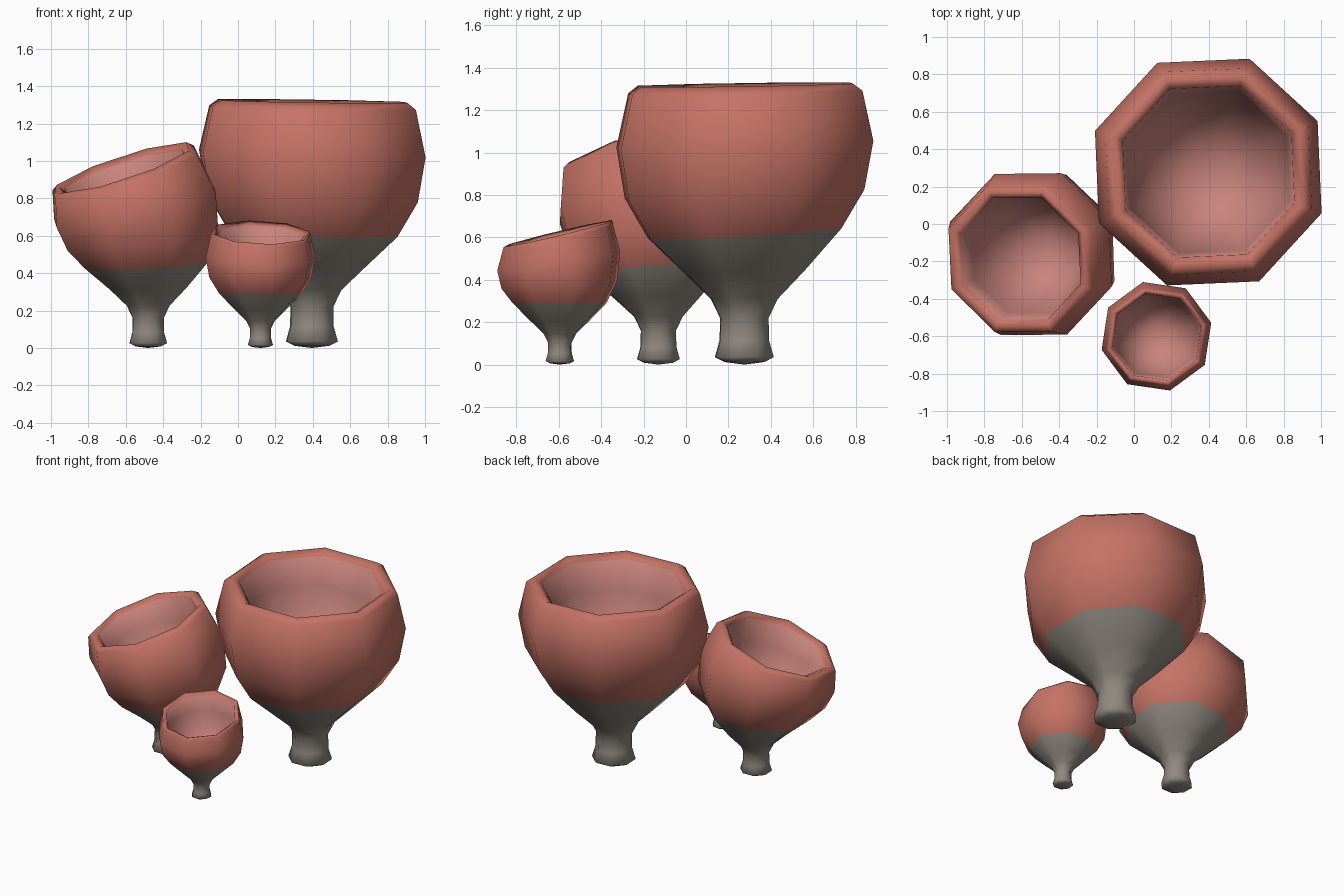
import bpy, bmesh, math
from mathutils import Vector

if "Cube" in bpy.data.objects:
    bpy.data.objects.remove(bpy.data.objects["Cube"])

SIDES = 8
# (radius, height) from the foot, up the outside, over the lip, down the inside
PROFILE = [(0.10, 0.012), (0.148, 0.035), (0.124, 0.115), (0.122, 0.22), (0.168, 0.31),
           (0.305, 0.44), (0.487, 0.62), (0.602, 0.805), (0.645, 1.04), (0.588, 1.285),
           (0.54, 1.32), (0.488, 1.285), (0.46, 1.08), (0.395, 0.86), (0.275, 0.68),
           (0.14, 0.60)]
FLOOR = 0.585
COLOUR_FROM = 6   # profile index where the bowl colour starts
LIP = 10          # profile index of the lip crest
INNER_FROM = 11   # profile index where the inner lining starts


def material(name, colour):
    m = bpy.data.materials.new(name)
    m.diffuse_color = (*colour, 1)
    m.use_nodes = True
    m.node_tree.nodes["Principled BSDF"].inputs["Base Color"].default_value = m.diffuse_color
    return m


MATERIALS = [material("stem_grey", (0.28, 0.25, 0.215)),
             material("bowl_red", (0.56, 0.17, 0.13)),
             material("lining_pink", (0.58, 0.23, 0.20))]


def tilt_at(z, low, high):
    # rim-plane slope: none in the stem, low at the colour line, high at the rim
    low, high = Vector(low), Vector(high)
    if z < 0.62:
        return low * max(0, (z - 0.3) / 0.32)
    return low.lerp(high, min(1, (z - 0.62) / 0.7))


def cup(name, base, size, phase, low, high, drift, opening=1.0):
    bm = bmesh.new()
    base = Vector((*base, 0))
    drift = Vector((*drift, 0))

    def centre(z):
        t = max(0, (z - 0.3) / 1.02)
        return base + drift * t * t + Vector((0, 0, z * size))

    rings = []
    for k, (r, z) in enumerate(PROFILE):
        r *= opening if k >= LIP else 1
        slope = tilt_at(z, low, high)
        turn = Vector((0, 0, 1)).rotation_difference(Vector((-slope.x, -slope.y, 1)))
        ring = []
        for i in range(SIDES):
            a = math.radians(phase) + math.tau * i / SIDES
            p = Vector((math.cos(a), math.sin(a), 0)) * r * size
            ring.append(bm.verts.new(centre(z) + turn @ p))
        rings.append(ring)

    # walls
    for k in range(len(rings) - 1):
        lo, hi = rings[k], rings[k + 1]
        for i in range(SIDES):
            j = (i + 1) % SIDES
            f = bm.faces.new((lo[i], lo[j], hi[j], hi[i]))
            f.material_index = int(k >= COLOUR_FROM) + int(k >= INNER_FROM)
    # foot and inner floor
    foot = bm.verts.new(base)
    floor = bm.verts.new(centre(FLOOR))
    for i in range(SIDES):
        j = (i + 1) % SIDES
        bm.faces.new((foot, rings[0][j], rings[0][i]))
        bm.faces.new((floor, rings[-1][i], rings[-1][j])).material_index = 2
    for f in bm.faces:
        f.smooth = True
    me = bpy.data.meshes.new(name)
    bm.to_mesh(me)
    bm.free()
    for m in MATERIALS:
        me.materials.append(m)
    ob = bpy.data.objects.new(name, me)
    bpy.context.collection.objects.link(ob)
    return ob


# three cups growing in a cluster
cup("large_cup", (0.395, 0.275), 1.0, 25, (-0.035, 0.06), (-0.015, 0.015), (0.004, 0.005))
cup("medium_cup", (-0.48, -0.13), 0.73, 24, (0.05, 0.09), (0.33, 0.17), (-0.135, -0.06))
cup("small_cup", (0.12, -0.595), 0.468, 14, (-0.01, 0.0), (-0.04, 0.24), (0.0, -0.01), 1.07)
